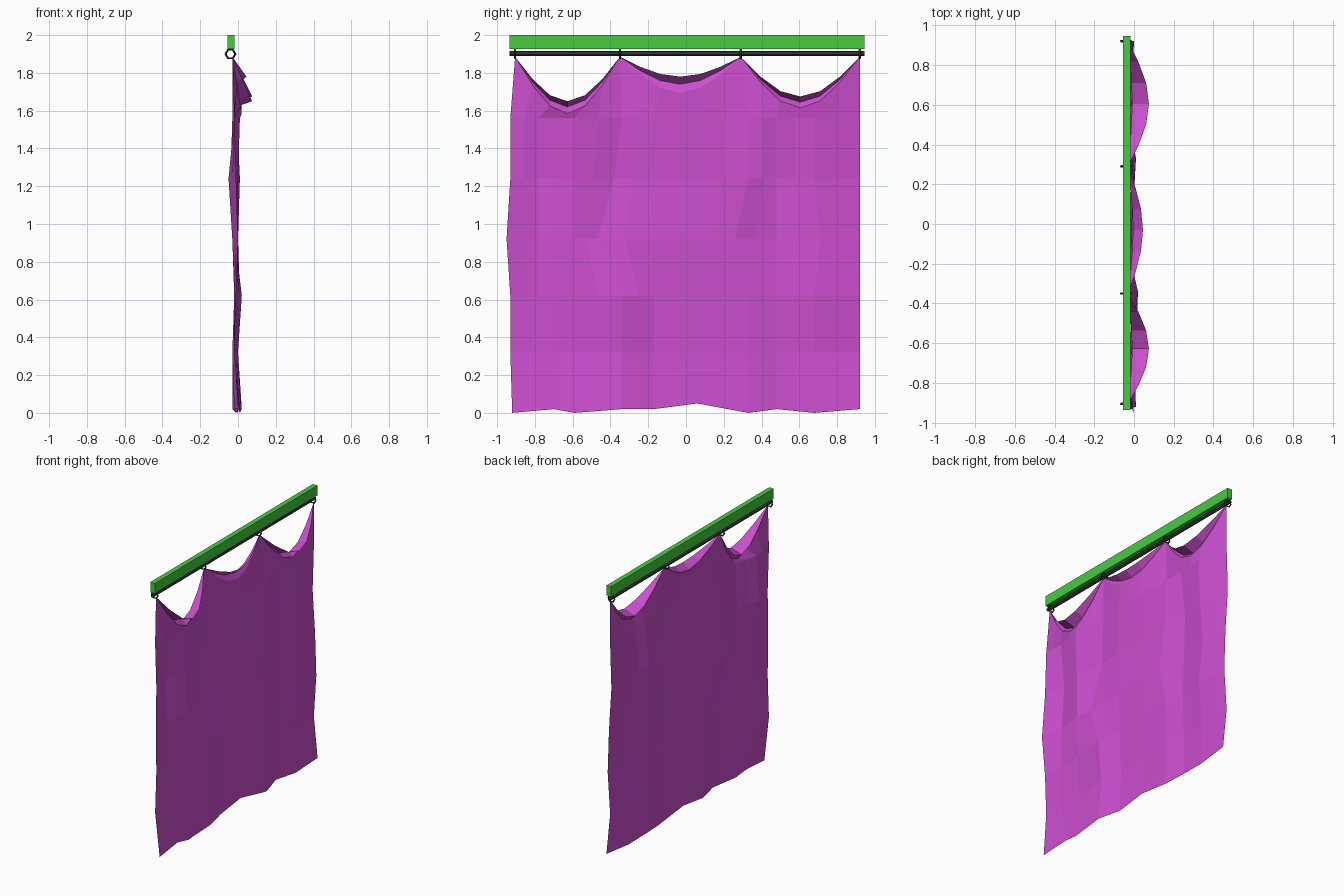
import bpy, bmesh, math

cube = bpy.data.objects.get("Cube")
if cube:
    bpy.data.objects.remove(cube, do_unlink=True)


def make_material(name, rgb):
    mat = bpy.data.materials.new(name)
    mat.use_nodes = True
    color = (*rgb, 1)
    mat.diffuse_color = color
    for node in mat.node_tree.nodes:
        if node.type == "BSDF_PRINCIPLED":
            node.inputs["Base Color"].default_value = color
    return mat


def name_part(name, mat):
    obj = bpy.context.object
    obj.name = name
    obj.data.materials.append(mat)
    return obj


def lerp(a, b, t):
    return a + (b - a) * t


green = make_material("green paint", (.062, .6, .053))
metal = make_material("dark metal", (.04, .043, .04))
fabric = make_material("magenta fabric", (.61, .078, .63))

# Mounting board
bpy.ops.mesh.primitive_cube_add(size=1, location=(-.037, .005, 1.963))
board = name_part("mounting_board", green)
board.scale = (.037, 1.88, .074)

# Hollow hexagonal rod
bpy.ops.mesh.primitive_cylinder_add(vertices=6, radius=.013, depth=1.88,
                                    end_fill_type='NOTHING',
                                    location=(-.04, .005, 1.903),
                                    rotation=(math.pi / 2, 0, 0))
name_part("curtain_rod", metal)

# Rings that carry the curtain
ring_y = [-.905, -.35, .29, .92]
for index, y in enumerate(ring_y):
    bpy.ops.mesh.primitive_torus_add(major_segments=6, minor_segments=4,
                                     major_radius=.026, minor_radius=.006,
                                     location=(-.04, y, 1.9),
                                     rotation=(math.pi / 2, 0, 0))
    name_part("curtain_ring_" + str(index + 1), metal)

# Fabric columns: resting positions, sideways drift and folds in hundredths
column_y = [-93, -78, -59, -34, -17, 6, 33, 48, 68, 92]
hem_z = [0, 2, 0, 2, 2, 5, 0, 2, 0, 2]
row_z = [0, 32, 62, 92, 124, 156]
drift = {(0, 0): 1, (0, 1): 8, (0, 5): 0, (3, 0): -2, (3, 3): -13,
         (4, 3): -4, (3, 6): -7, (3, 8): 3, (4, 3): -4, (4, 4): -3}
folds = [
    [1, 0, 1, 2, -2, -2, 0, -3, -1, 0],
    [-2, -2, -2, 0, -3, -2, -1, -3, -2, -3],
    [-1, -2, -1, 2, -2, -1, 0, -2, 1, -1],
    [0, -3, 0, -2, -1, 0, 0, -3, 0, -2],
    [-1, -5, 0, -4, -2, -1, 1, -4, 0, -4],
    [-2, -2, 1, -2, 0, 1, -1, 0, 1, -3],
]

rows = []
for r, fold in enumerate(folds):
    controls = []
    for c in range(len(column_y)):
        y = column_y[c] + drift.get((r, c), 0)
        z = hem_z[c] if r == 0 else row_z[r]
        controls.append((fold[c] / 100, y / 100, z / 100))
    row = []
    for a, b in zip(controls, controls[1:]):
        row.append(a)
        row.append(tuple(lerp(p, q, .5) for p, q in zip(a, b)))
    row.append(controls[-1])
    rows.append(row)

# Sagging top: crease, inner tuck and outward lip, gathered at each ring
sag = [(.30, .265, .235), (.19, .145, .105), (.27, .24, .21)]
reach = [(.02, -.01, .075), (.015, -.005, .045), (.02, -.01, .075)]
for level in range(3):
    row = []
    for i in range(len(rows[0])):
        lobe = min(i // 6, 2)
        t = (i - lobe * 6) / 6
        s = math.sin(math.pi * t)
        x = lerp(-.03, reach[lobe][level], s)
        y = lerp(ring_y[lobe], ring_y[lobe + 1], t)
        row.append((x, y, 1.885 - sag[lobe][level] * s))
    rows.append(row)

bm = bmesh.new()
grid = [[bm.verts.new(p) for p in row] for row in rows]
for low, high in zip(grid, grid[1:]):
    for i in range(len(low) - 1):
        bm.faces.new((low[i], low[i + 1], high[i + 1], high[i]))
bmesh.ops.remove_doubles(bm, verts=bm.verts, dist=.0005)
mesh = bpy.data.meshes.new("curtain")
bm.to_mesh(mesh)
bm.free()
mesh.materials.append(fabric)
curtain = bpy.data.objects.new("curtain", mesh)
bpy.context.collection.objects.link(curtain)
